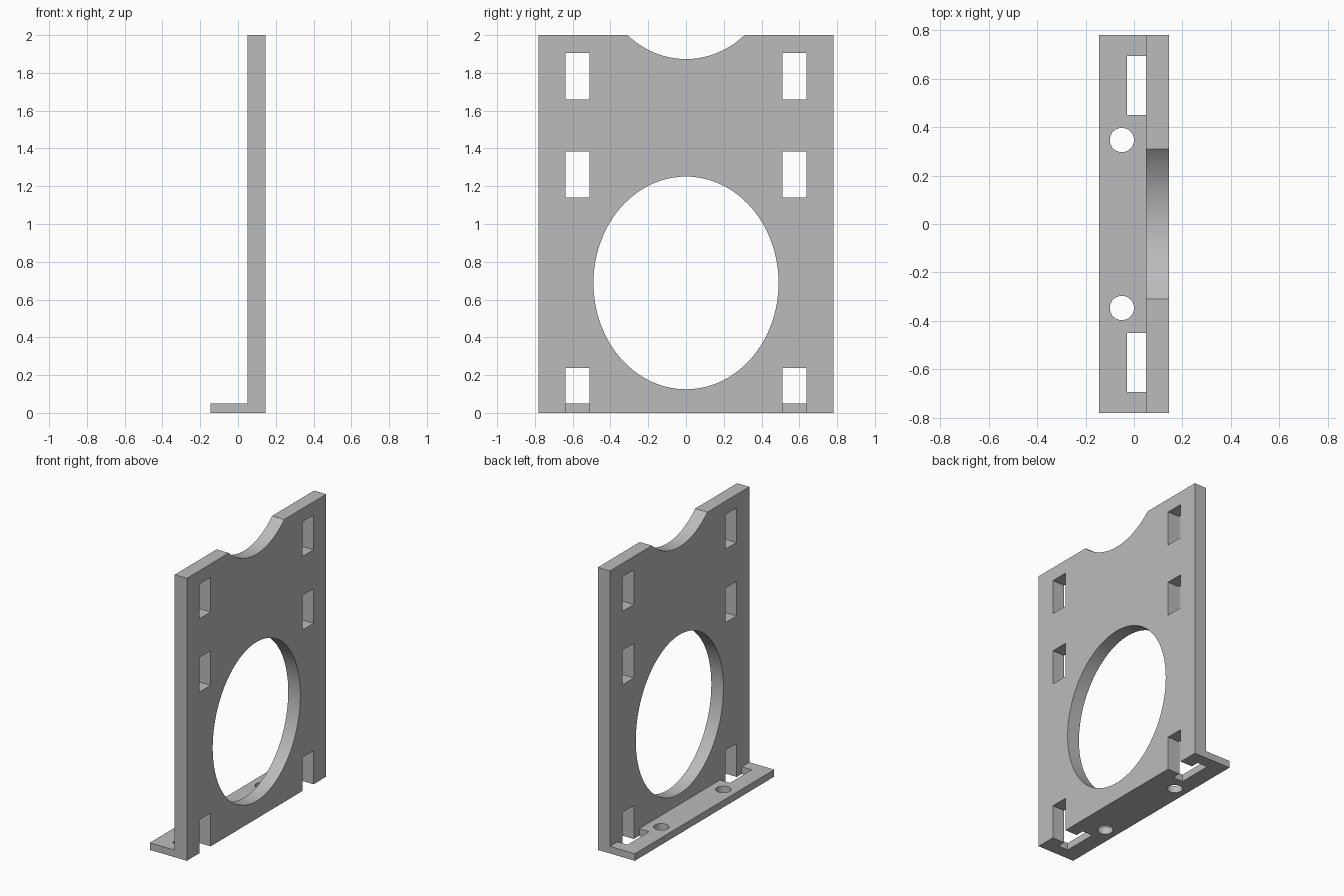
import bpy, bmesh
from mathutils import Matrix

if "Cube" in bpy.data.objects:
    bpy.data.objects.remove(bpy.data.objects["Cube"], do_unlink=True)

DEPTH = 0.145        # half depth in x
HALF_W = 0.78        # half width in y
WALL_X = 0.05        # inner face of the wall
FOOT_Z = 0.05        # foot thickness

grey = bpy.data.materials.new("light_grey")
grey.use_nodes = True
colour = (0.5, 0.5, 0.5, 1)
grey.diffuse_color = colour
grey.node_tree.nodes["Principled BSDF"].inputs["Base Color"].default_value = colour


def to_object(bm, name):
    bmesh.ops.recalc_face_normals(bm, faces=bm.faces)
    mesh = bpy.data.meshes.new(name)
    bm.to_mesh(mesh)
    bm.free()
    mesh.materials.append(grey)
    obj = bpy.data.objects.new(name, mesh)
    bpy.context.scene.collection.objects.link(obj)
    return obj


def box(name, x, y, z):
    bm = bmesh.new()
    spans = (x, y, z)
    size = Matrix.Diagonal([b - a for a, b in spans] + [1])
    place = Matrix.Translation([(a + b) / 2 for a, b in spans])
    bmesh.ops.create_cube(bm, size=1, matrix=place @ size)
    return to_object(bm, name)


def cylinder(name, centre, radii, axis, segments):
    bm = bmesh.new()
    turn = Matrix.Rotation(1.5707963, 4, "Y") if axis == "X" else Matrix()
    place = Matrix.Translation(centre) @ Matrix.Diagonal((*radii, 1)) @ turn
    bmesh.ops.create_cone(bm, cap_ends=True, segments=segments, radius1=1,
                          radius2=1, depth=1, matrix=place)
    return to_object(bm, name)


# L-shaped bracket: profile extruded along y
bm = bmesh.new()
profile = [(-DEPTH, 0), (DEPTH, 0), (DEPTH, 2), (WALL_X, 2),
           (WALL_X, FOOT_Z), (-DEPTH, FOOT_Z)]
face = bm.faces.new([bm.verts.new((x, -HALF_W, z)) for x, z in profile])
ext = bmesh.ops.extrude_face_region(bm, geom=[face])["geom"]
bmesh.ops.translate(bm, vec=(0, 2 * HALF_W, 0),
                    verts=[v for v in ext if isinstance(v, bmesh.types.BMVert)])
bracket = to_object(bm, "mounting_bracket")

# Large oval opening and matching scoop in the top edge
cutters = [cylinder("oval_cutter", (0.1, 0, z), (0.3, 0.49, 0.563), "X", 128)
           for z in (0.688, 2.436)]

for side in (-1, 1):
    def span(a, b):
        return sorted((side * a, side * b))
    # Strap slots through the wall
    for low, high in ((1.66, 1.905), (1.14, 1.385), (-0.1, 0.237)):
        cutters.append(box("wall_slot_cutter", (WALL_X - 0.01, 0.3),
                           span(0.512, 0.638), (low, high)))
    # Slot and screw hole in the foot
    cutters.append(box("foot_slot_cutter", (-0.028, WALL_X),
                       span(0.451, 0.695), (-0.1, 0.1)))
    cutters.append(cylinder("screw_hole_cutter", (-0.05, side * 0.347, 0),
                            (0.05, 0.05, 0.5), "Z", 48))

for cutter in cutters:
    mod = bracket.modifiers.new("cut", "BOOLEAN")
    mod.operation = "DIFFERENCE"
    mod.solver = "EXACT"
    mod.object = cutter

# Bake the cuts and drop the cutters
bpy.context.view_layer.update()
graph = bpy.context.evaluated_depsgraph_get()
cut_mesh = bpy.data.meshes.new_from_object(bracket.evaluated_get(graph))
bracket.modifiers.clear()
bracket.data = cut_mesh
for cutter in cutters:
    bpy.data.objects.remove(cutter, do_unlink=True)

# Smooth the round walls, keep the edges crisp
bpy.ops.object.select_all(action="DESELECT")
bracket.select_set(True)
bpy.context.view_layer.objects.active = bracket
bpy.ops.object.shade_smooth_by_angle(angle=0.5)
